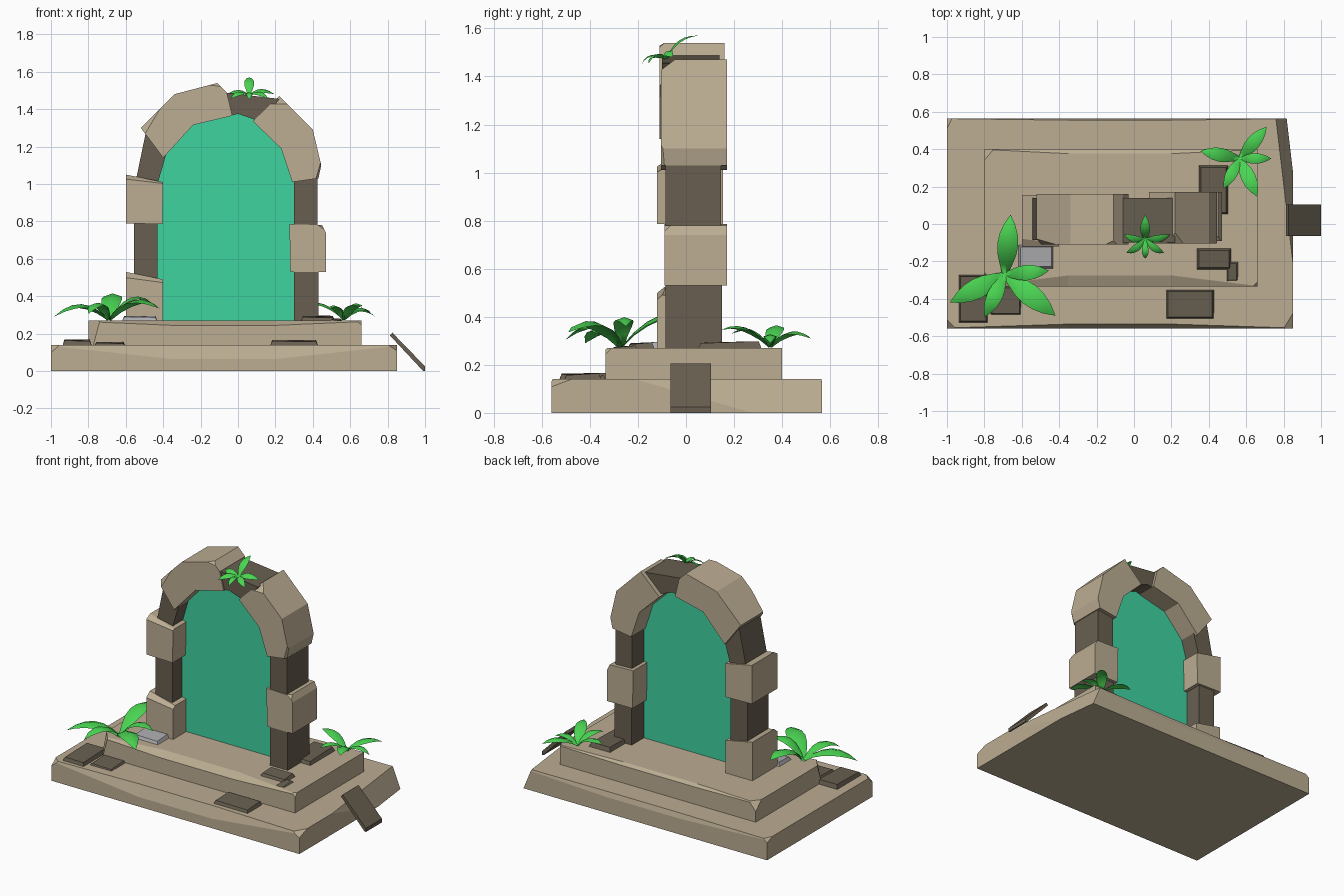
import bpy, bmesh, math
from mathutils import Vector

if "Cube" in bpy.data.objects:
    bpy.data.objects.remove(bpy.data.objects["Cube"])


def material(name, rgb):
    m = bpy.data.materials.new(name)
    lin = [((c / 255 + 0.055) / 1.055) ** 2.4 for c in rgb]
    m.diffuse_color = (*lin, 1)
    m.use_nodes = True
    m.node_tree.nodes["Principled BSDF"].inputs["Base Color"].default_value = m.diffuse_color
    return m


LIGHT = material("light_stone", (188, 173, 147))
DARK = material("dark_stone", (104, 95, 80))
GREY = material("grey_stone", (172, 172, 176))
PORTAL = material("portal_teal", (62, 212, 160))
LEAF = material("leaf_green", (74, 212, 82))


def finish(name, bm, mat, chips=()):
    """Slice chips off the mesh, then turn it into an object."""
    for point, normal in chips:
        geom = bm.verts[:] + bm.edges[:] + bm.faces[:]
        cut = bmesh.ops.bisect_plane(bm, geom=geom, plane_co=point, plane_no=normal, clear_outer=True)
        edges = [e for e in cut["geom_cut"] if isinstance(e, bmesh.types.BMEdge)]
        if edges:
            bmesh.ops.contextual_create(bm, geom=edges)
    if name != "portal" and "plant" not in name:
        bmesh.ops.recalc_face_normals(bm, faces=bm.faces[:])
    me = bpy.data.meshes.new(name)
    bm.to_mesh(me)
    bm.free()
    me.materials.append(mat)
    ob = bpy.data.objects.new(name, me)
    bpy.context.collection.objects.link(ob)
    return ob


def loft(loops):
    """Closed solid through loops with equal point counts."""
    bm = bmesh.new()
    rings = [[bm.verts.new(p) for p in loop] for loop in loops]
    n = len(rings[0])
    for a, b in zip(rings, rings[1:]):
        for i in range(n):
            bm.faces.new((a[i], a[(i + 1) % n], b[(i + 1) % n], b[i]))
    bm.faces.new(rings[0][::-1])
    bm.faces.new(rings[-1])
    return bm


def stone(name, profile, y0, y1, mat, chips=()):
    """Front-view outline (x, z) extruded from y0 to y1."""
    bm = loft([[(x, y, z) for x, z in profile] for y in (y0, y1)])
    return finish(name, bm, mat, chips)


def step(name, x0, x1, y0, y1, z0, z1, drop, inset, chips):
    """Slab whose long top edges are worn away in the middle."""
    xs = (x0, -0.35, 0.20, x1)

    def loop(z, dz, dy, e):
        d, w = (0, dz, dz, 0), (e, dy, dy, e)
        front = [(x, y0 + w[i], z - d[i]) for i, x in enumerate(xs)]
        back = [(x, y1 - w[i] * 0.4, z - d[i] * 0.4) for i, x in enumerate(xs)]
        return front + back[::-1]
    bm = loft([loop(z0, 0, 0, 0), loop(z1 - 0.006, drop, 0, 0), loop(z1, 0, inset, 0.004)])
    return finish(name, bm, LIGHT, chips)


def slab(name, x0, x1, y0, y1, z0, z1, mat, t=0.012):
    """Thin fallen tile with slightly tapered sides and a tilted top."""
    base = [(x0, y0, z0), (x1, y0, z0), (x1, y1, z0), (x0, y1, z0)]
    top = [(x0 + t, y0 + t, z1 - 0.005), (x1 - t, y0 + t, z1 - 0.008), (x1 - t, y1 - t, z1), (x0 + t, y1 - t, z1)]
    return finish(name, loft([base, top]), mat)


def plant(name, base, tips, arch, up=(0, 0, 1)):
    """Rosette of arched, folded leaves running from base to each tip."""
    bm = bmesh.new()
    base, up = Vector(base), Vector(up).normalized()
    widths = (0.25, 0.6, 0.9, 1.0, 0.88, 0.55, 0.0)
    for tip in tips:
        d = Vector(tip) - base
        side = d.cross(up).normalized()
        w = 0.165 * d.length
        rows = []
        for i, k in enumerate(widths):
            t = i / (len(widths) - 1)
            c = base + d * t + up * arch * 4 * t * (1 - t)
            fold = up * (-0.35 * w * k)
            rows.append([bm.verts.new(c + side * s * w * k + (fold if s else Vector())) for s in (-1, 0, 1)])
        for a, b in zip(rows, rows[1:]):
            for j in (0, 1):
                bm.faces.new((a[j + 1], a[j], b[j], b[j + 1]))
    bmesh.ops.remove_doubles(bm, verts=bm.verts[:], dist=1e-5)
    ob = finish(name, bm, LEAF)
    for p in ob.data.polygons:
        p.use_smooth = True
    return ob


# Stepped platform
step("lower_step", -1, 0.85, -0.56, 0.565, 0, 0.14, 0.07, 0.025, [
    ((0.80, -0.56, 0.14), (0.5, -0.3, 0.8)),
    ((0.825, 0, 0.14), (0.85, 0.1, 0.35)),
    ((-0.99, -0.545, 0.12), (-0.5, -0.5, 0.6)),
    ((-0.985, 0.54, 0.14), (-0.6, 0.3, 0.7))])
step("upper_step", -0.80, 0.66, -0.335, 0.40, 0.13, 0.27, 0.02, 0.06, [
    ((-0.78, 0.385, 0.25), (-0.6, 0.5, 0.5)),
    ((-0.785, -0.3, 0.2), (-0.75, -0.6, 0.2)),
    ((0.65, -0.325, 0.265), (0.5, -0.5, 0.5))])

# Left pillar
stone("left_foot_stone", [(-0.60, 0.265), (-0.40, 0.265), (-0.40, 0.49), (-0.60, 0.53)], -0.12, 0.15, LIGHT,
      [((-0.5, -0.115, 0.49), (0.1, -0.6, 0.75))])
stone("left_lower_shaft", [(-0.555, 0.48), (-0.43, 0.48), (-0.43, 0.80), (-0.555, 0.80)], -0.085, 0.14, DARK)
stone("left_middle_stone", [(-0.60, 0.79), (-0.405, 0.785), (-0.40, 1.01), (-0.60, 1.05)], -0.12, 0.155, LIGHT,
      [((-0.5, -0.11, 1.02), (0.1, -0.5, 0.85))])
stone("left_upper_shaft", [(-0.55, 1.0), (-0.43, 1.0), (-0.375, 1.19), (-0.49, 1.29)], -0.085, 0.14, DARK)

# Right pillar
stone("right_lower_shaft", [(0.30, 0.265), (0.43, 0.265), (0.43, 0.54), (0.30, 0.54)], -0.085, 0.15, DARK)
stone("right_middle_stone", [(0.28, 0.53), (0.47, 0.53), (0.47, 0.74), (0.45, 0.78), (0.275, 0.785)],
      -0.09, 0.17, LIGHT, [((0.46, -0.085, 0.76), (0.5, -0.4, 0.7))])
stone("right_upper_shaft", [(0.30, 0.77), (0.425, 0.77), (0.425, 1.05), (0.30, 1.05)], -0.085, 0.145, DARK)

# Arch stones
stone("left_arch_stone", [(-0.52, 1.30), (-0.40, 1.14), (-0.24, 1.315), (-0.03, 1.365), (-0.06, 1.49),
                          (-0.11, 1.54), (-0.34, 1.48)], -0.11, 0.16, LIGHT,
      [((-0.50, -0.09, 1.31), (-0.5, -0.7, 0.3)), ((-0.1, -0.10, 1.53), (0.1, -0.6, 0.75))])
stone("keystone", [(-0.08, 1.49), (-0.04, 1.365), (0.0, 1.375), (0.13, 1.33), (0.22, 1.455)], -0.10, 0.14, DARK)
stone("right_arch_stone", [(0.08, 1.335), (0.23, 1.19), (0.29, 1.01), (0.43, 1.03), (0.445, 1.10),
                           (0.40, 1.29), (0.22, 1.47)], -0.105, 0.17, LIGHT,
      [((0.21, -0.06, 1.46), (0.0, -0.6, 0.8)), ((0.44, -0.095, 1.08), (0.7, -0.6, -0.2))])

# Portal sheet filling the arch
sheet = bmesh.new()
sheet.faces.new([sheet.verts.new((x, 0.02, z)) for x, z in (
    (-0.44, 0.265), (0.31, 0.265), (0.31, 1.04), (0.24, 1.20), (0.09, 1.345), (0.0, 1.385),
    (-0.24, 1.325), (-0.40, 1.16), (-0.44, 1.0))])
finish("portal", sheet, PORTAL)

# Fallen tiles
slab("front_tile", 0.17, 0.43, -0.51, -0.35, 0.13, 0.165, DARK)
slab("pillar_tile", 0.335, 0.52, -0.245, -0.13, 0.265, 0.293, DARK)
slab("small_pillar_tile", 0.49, 0.56, -0.31, -0.20, 0.265, 0.28, DARK)
slab("rear_tile", 0.345, 0.505, 0.05, 0.315, 0.265, 0.298, DARK)
slab("left_tile", -0.94, -0.78, -0.53, -0.27, 0.13, 0.168, DARK)
slab("small_left_tile", -0.77, -0.60, -0.49, -0.33, 0.13, 0.155, DARK)
slab("grey_tile", -0.62, -0.43, -0.24, -0.11, 0.265, 0.295, GREY)
stone("leaning_slab", [(0.812, 0.19), (0.825, 0.205), (1.0, 0.025), (1.0, 0.0), (0.99, 0.0)], -0.065, 0.105, DARK)

# Plants
plant("left_plant", (-0.69, -0.27, 0.275), [
    (-0.66, 0.05, 0.385), (-0.455, -0.25, 0.36), (-0.42, -0.49, 0.335),
    (-0.80, -0.50, 0.305), (-0.985, -0.42, 0.29)], 0.075)
plant("right_plant", (0.565, 0.35, 0.275), [
    (0.71, 0.52, 0.31), (0.735, 0.35, 0.29), (0.66, 0.145, 0.345),
    (0.48, 0.19, 0.33), (0.355, 0.39, 0.35)], 0.045)
plant("arch_plant", (0.06, -0.08, 1.475), [
    (0.06, 0.05, 1.57), (-0.07, -0.055, 1.47), (-0.04, -0.155, 1.455),
    (0.06, -0.185, 1.45), (0.16, -0.155, 1.455), (0.195, -0.055, 1.48)], 0.03, (0, -0.5, 0.85))
